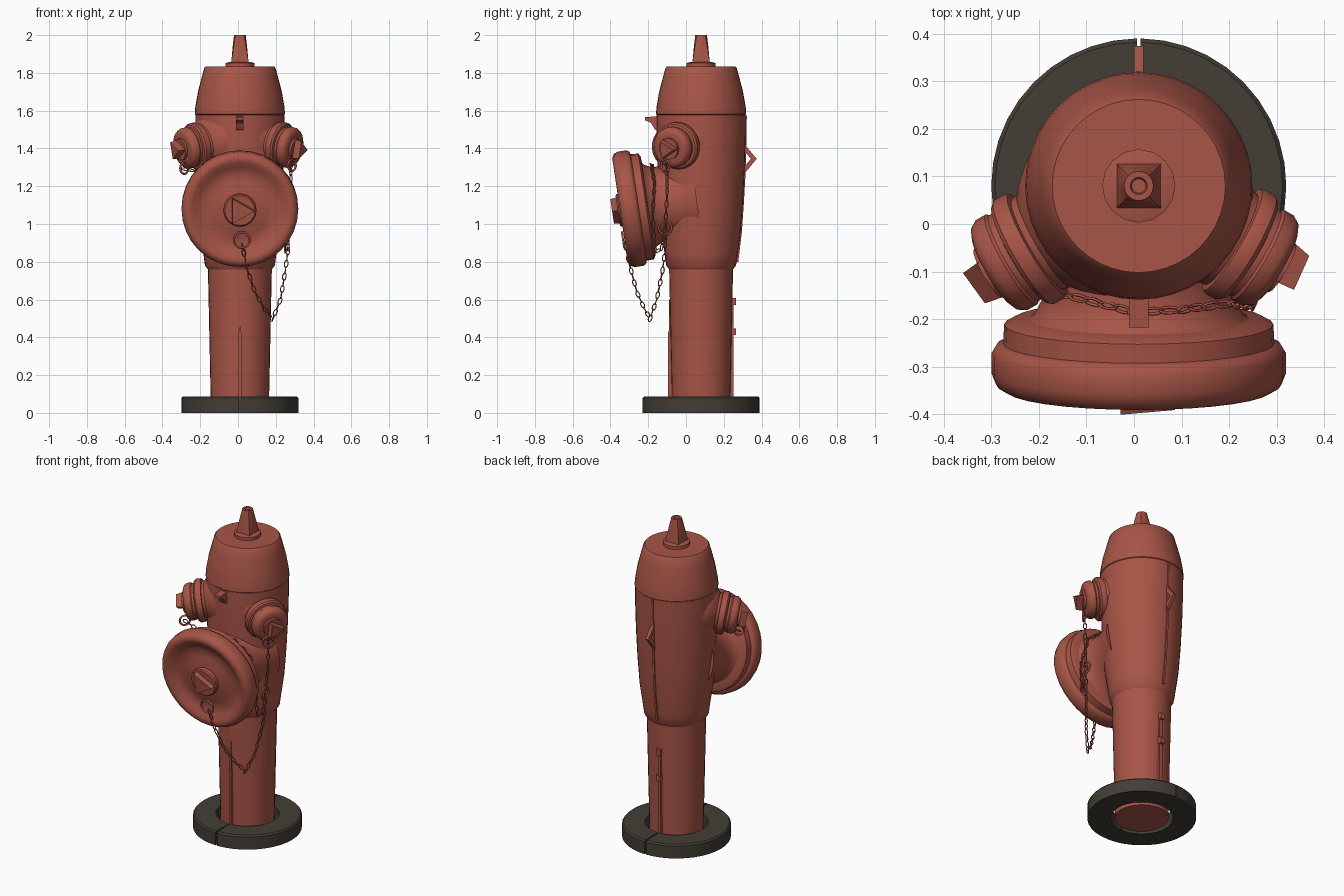
import bpy, bmesh
from math import sin, cos, pi, radians, tau
from mathutils import Vector, Matrix

cube = bpy.data.objects.get("Cube")
if cube:
    bpy.data.objects.remove(cube)


def material(name, rgb):
    m = bpy.data.materials.new(name)
    m.use_nodes = True
    m.diffuse_color = (*rgb, 1)
    node = m.node_tree.nodes["Principled BSDF"]
    node.inputs["Base Color"].default_value = (*rgb, 1)
    node.inputs["Roughness"].default_value = 0.7
    return m


RED = material("weathered red", (0.39, 0.09, 0.062))
DARK = material("dark stone", (0.056, 0.047, 0.036))
AXIS = Vector((0.01, 0.08, 0))


def finish(name, bm, mat=RED, angle=35):
    bmesh.ops.recalc_face_normals(bm, faces=bm.faces)
    mesh = bpy.data.meshes.new(name)
    bm.to_mesh(mesh)
    bm.free()
    mesh.materials.append(mat)
    mesh.shade_smooth()
    mesh.set_sharp_from_angle(angle=radians(angle))
    obj = bpy.data.objects.new(name, mesh)
    bpy.context.collection.objects.link(obj)
    return obj


def frame(origin, direction):
    """Matrix whose z axis runs along the direction."""
    quat = Vector(direction).to_track_quat('Z', 'Y')
    return Matrix.Translation(origin) @ quat.to_matrix().to_4x4()


def add_loops(bm, loops, closed=True, caps=True):
    """Skin a row of vertex loops."""
    rows = [[bm.verts.new(p) for p in loop] for loop in loops]
    n = len(rows[0])
    for a, b in zip(rows, rows[1:]):
        for i in range(n if closed else n - 1):
            j = (i + 1) % n
            bm.faces.new((a[i], a[j], b[j], b[i]))
    if caps:
        bm.faces.new(rows[0])
        bm.faces.new(rows[-1])


def lathe(name, profile, matrix, segs=32, mat=RED, angle=35):
    """Turn (radius, height) points about the z axis of the matrix."""
    bm = bmesh.new()
    loops = [[matrix @ Vector((r * cos(tau * i / segs), r * sin(tau * i / segs), h))
              for i in range(segs)] for r, h in profile]
    add_loops(bm, loops)
    return finish(name, bm, mat, angle)


def ring_arc(name, section, matrix, start, end, segs, mat=RED):
    """Sweep a closed (radius, height) section through an arc."""
    bm = bmesh.new()
    loops = []
    for i in range(segs + 1):
        a = start + (end - start) * i / segs
        loops.append([matrix @ Vector((r * cos(a), r * sin(a), h)) for r, h in section])
    full = abs(end - start - tau) < 1e-6
    add_loops(bm, loops, caps=not full)
    bmesh.ops.remove_doubles(bm, verts=bm.verts, dist=1e-5)
    return finish(name, bm, mat)


def box(name, low, high):
    bm = bmesh.new()
    low, high = Vector(low), Vector(high)
    bmesh.ops.create_cube(bm, size=1, matrix=Matrix.Translation((low + high) / 2)
                          @ Matrix.Diagonal((*(high - low), 1)))
    return finish(name, bm)


# Split base ring
upright = Matrix.Translation(AXIS)
section = [(0.18, 0), (0.31, 0), (0.31, 0.078), (0.302, 0.087), (0.18, 0.087)]
for name, turn in (("base_ring_left", -pi / 2), ("base_ring_right", pi / 2)):
    ring_arc(name, section, upright, turn + 0.013, turn + pi - 0.013, 20, DARK)

# Barrel, upper body and bonnet
lathe("barrel", [(0.153, 0), (0.17, 0.8)], upright)
lathe("upper_body", [(0.165, 0.755), (0.185, 0.78), (0.193, 0.84), (0.21, 0.96),
                     (0.222, 1.12), (0.231, 1.3), (0.236, 1.48), (0.236, 1.578)], upright, 40)
lathe("bonnet", [(0.23, 1.575), (0.239, 1.582), (0.236, 1.62), (0.222, 1.7),
                 (0.204, 1.77), (0.189, 1.825), (0.182, 1.833)], upright, 40)
lathe("stem_flange", [(0.077, 1.83), (0.077, 1.852), (0.055, 1.858)], upright, 16)

# Operating nut: square foot easing into a round top
bm = bmesh.new()
loops = []
for z, half, roundness in ((1.85, 0.047, 0), (1.875, 0.044, 0.05), (1.95, 0.037, 0.6),
                           (2.0, 0.031, 1), (2.0, 0.018, 1), (1.985, 0.015, 1)):
    loop = []
    for i in range(16):
        c, s = cos(tau * i / 16), sin(tau * i / 16)
        r = half * ((1 - roundness) / max(abs(c), abs(s)) + roundness)
        loop.append(AXIS + Vector((r * c, r * s, z)))
    loops.append(loop)
add_loops(bm, loops)
finish("operating_nut", bm)

# Large front outlet, tipped slightly downwards
tilt = radians(8.5)
front = frame((0.01, -0.30, 1.08), (0, -cos(tilt), -sin(tilt)))
lathe("front_neck", [(0.24, -0.36), (0.215, -0.28), (0.2, -0.22), (0.2, -0.15),
                     (0.22, -0.11), (0.25, -0.09)], front)
lathe("front_cap", [(0.2, -0.105), (0.265, -0.1), (0.283, -0.09), (0.285, -0.05),
                    (0.3, -0.045), (0.309, -0.03), (0.309, 0.015), (0.3, 0.038),
                    (0.28, 0.05), (0.255, 0.045), (0.225, 0.025), (0.19, 0.014),
                    (0.15, 0.018), (0.11, 0.03), (0.05, 0.036)], front, 32, angle=50)
lathe("front_nut_flange", [(0.087, 0.02), (0.087, 0.055), (0.08, 0.062)], front, 16)
lathe("front_nut", [(0.083, 0.05), (0.076, 0.092)], front, 3)

# Two side outlets, angled forwards and drooping
for side, name, shift in ((1, "left", -0.012), (-1, "right", 0.008)):
    direction = Vector((side * cos(pi / 6), -sin(pi / 6), -0.18)).normalized()
    port = frame(AXIS + Vector((0, 0, 1.46)) + direction * shift, direction)
    lathe(name + "_outlet_neck", [(0.18, 0.13), (0.165, 0.17), (0.135, 0.205),
                                  (0.112, 0.225), (0.105, 0.27)], port, 24)
    lathe(name + "_outlet_cap", [(0.1, 0.238), (0.122, 0.242), (0.126, 0.252),
                                 (0.126, 0.275), (0.118, 0.284), (0.104, 0.287),
                                 (0.104, 0.3), (0.109, 0.306), (0.109, 0.33),
                                 (0.1, 0.345), (0.085, 0.352), (0.06, 0.352)], port, 24)
    lathe(name + "_nut_flange", [(0.058, 0.345), (0.058, 0.365)], port, 12)
    lathe(name + "_nut", [(0.06, 0.36), (0.052, 0.402)], port, 3)

# Casting seams, lugs and back details
x = AXIS.x
box("front_seam_low", (x - 0.008, -0.094, 0.02), (x + 0.008, -0.06, 0.43))
box("front_seam_high", (x - 0.005, -0.09, 0.43), (x + 0.005, -0.06, 0.6))
box("back_seam_low", (x - 0.01, 0.2, 0.02), (x + 0.01, 0.252, 0.6))
for z in (0.43, 0.59):
    box("back_clip", (x - 0.014, 0.22, z - 0.018), (x + 0.014, 0.266, z + 0.018))
bm = bmesh.new()
add_loops(bm, [[Vector((x + dx, y, z)) for dx, y in
                ((-0.006, 0.2), (0.006, 0.2), (0.006, back), (-0.006, back))]
               for z, back in ((0.8, 0.277), (0.96, 0.296), (1.12, 0.307),
                               (1.3, 0.317), (1.575, 0.322))])
finish("back_seam_high", bm)
lug = Matrix.Translation((x, 0.325, 1.345)) @ Matrix.Diagonal((1, 0.75, 1.55, 1)) \
    @ frame((0, 0, 0), (1, 0, 0)) @ Matrix.Rotation(0, 4, 'Z')
ring_arc("back_lug", [(0.025, -0.01), (0.066, -0.01), (0.066, 0.01), (0.025, 0.01)],
         lug, 0, tau, 3)
bm = bmesh.new()
add_loops(bm, [[Vector((x + dx, y, z)) for y, z in
                ((-0.13, 1.49), (-0.165, 1.5), (-0.185, 1.535), (-0.218, 1.55),
                 (-0.218, 1.565), (-0.13, 1.573))] for dx in (-0.02, 0.02)])
finish("front_lug", bm)


# Chains of alternating links, hung along polylines and joined at one ring
def torus(bm, matrix, major, minor, stretch=1.0, segs=10, sides=5):
    loops = []
    for i in range(segs):
        a = tau * i / segs
        loops.append([matrix @ Vector(((major + minor * cos(b)) * cos(a),
                                       minor * sin(b),
                                       (major * stretch + minor * cos(b)) * sin(a)))
                      for b in (tau * j / sides for j in range(sides))])
    loops.append(loops[0])
    add_loops(bm, loops, caps=False)
    bmesh.ops.remove_doubles(bm, verts=bm.verts, dist=1e-6)


def chain(name, points, pitch=0.034):
    points = [Vector(p) for p in points]
    bm = bmesh.new()
    travelled, mark, count = 0.0, 0.0, 0
    for a, b in zip(points, points[1:]):
        length = (b - a).length
        while mark < travelled + length:
            place = frame(a.lerp(b, (mark - travelled) / length), b - a)
            torus(bm, place @ Matrix.Rotation(pi / 4 + count * pi / 2, 4, 'Z'),
                  0.009, 0.0032, 2.2)
            mark += pitch
            count += 1
        travelled += length
    finish(name, bm, angle=80)


knot = (0.265, -0.11, 0.98)
chain("left_cap_chain", [(0.28, -0.1, 1.31), (0.28, -0.1, 1.15), knot])
chain("right_cap_chain", [(-0.28, -0.12, 1.29), (-0.14, -0.15, 1.265), (0, -0.185, 1.315),
                          (0.1, -0.18, 1.295), (0.2, -0.167, 1.22), (0.245, -0.175, 1.05),
                          (0.25, -0.165, 0.85), (0.265, -0.13, 0.87), knot])
chain("front_cap_chain", [(0.025, -0.32, 0.88), (0.045, -0.295, 0.77), (0.09, -0.26, 0.64),
                          (0.14, -0.22, 0.55), (0.185, -0.19, 0.5), (0.225, -0.155, 0.6),
                          (0.25, -0.125, 0.75), (0.265, -0.11, 0.86), knot])

# Rings that hold the chains
for name, spot, size, lean in (("front_chain_ring", (0.02, -0.333, 0.915), 0.042, 0.15),
                               ("chain_joining_ring", knot, 0.035, pi / 2),
                               ("left_chain_ring", (0.285, -0.11, 1.31), 0.03, 0.8),
                               ("right_chain_ring", (-0.285, -0.12, 1.295), 0.03, 0.8)):
    bm = bmesh.new()
    axis = 'X' if name.startswith("front") else 'Z'
    torus(bm, Matrix.Translation(spot) @ Matrix.Rotation(lean, 4, axis), size, 0.006,
          segs=16, sides=6)
    finish(name, bm, angle=80)
